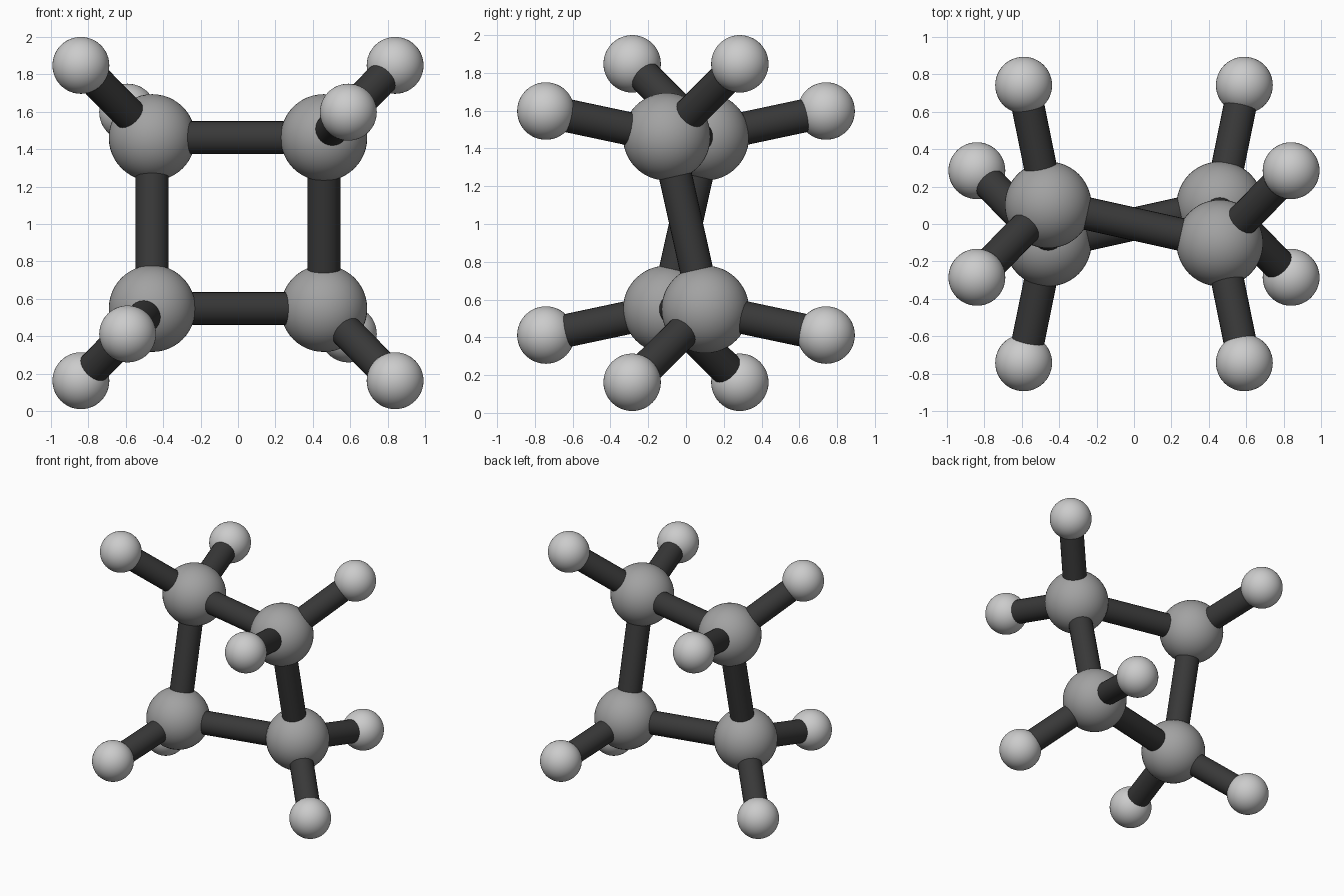
import bpy, math
from mathutils import Vector

if "Cube" in bpy.data.objects:
    bpy.data.objects.remove(bpy.data.objects["Cube"])


def make_mat(name, v):
    m = bpy.data.materials.new(name)
    m.diffuse_color = (v, v, v, 1)
    m.use_nodes = True
    m.node_tree.nodes["Principled BSDF"].inputs["Base Color"].default_value = m.diffuse_color
    return m


mid_grey = make_mat("mid_grey", 0.36)
light_grey = make_mat("light_grey", 0.75)
dark_grey = make_mat("dark_grey", 0.04)


def finish(name, mat):
    ob = bpy.context.object
    ob.name = name
    ob.data.materials.append(mat)
    bpy.ops.object.shade_smooth_by_angle(angle=math.radians(40))


def ball(name, p, r, mat):
    bpy.ops.mesh.primitive_uv_sphere_add(segments=48, ring_count=24, radius=r, location=p)
    finish(name, mat)


def bond(name, a, b, r=0.088):
    d = b - a
    bpy.ops.mesh.primitive_cylinder_add(vertices=24, radius=r, depth=d.length,
                                        location=(a + b) / 2,
                                        rotation=d.to_track_quat('Z', 'Y').to_euler())
    finish(name, dark_grey)


# Four corners of the puckered ring: opposite corners share the same y sign
corners = [("top_left", -1, 1), ("top_right", 1, 1),
           ("bottom_right", 1, -1), ("bottom_left", -1, -1)]
ring = []
for name, sx, sz in corners:
    sy = -sx * sz
    c = Vector((0.459 * sx, 0.102 * sy, 1.005 + 0.457 * sz))
    ring.append(c)
    ball(name + "_large_ball", c, 0.232, mid_grey)
    # Two small outer balls per corner, each on its own rod
    outer = {"side": Vector((0.59 * sx, 0.742 * sy, 1.005 + 0.593 * sz)),
             "tip": Vector((0.84 * sx, -0.285 * sy, 1.005 + 0.843 * sz))}
    for kind, h in outer.items():
        ball(f"{name}_{kind}_small_ball", h, 0.152, light_grey)
        bond(f"{name}_{kind}_rod", c, h)

# Rods joining the ring
for i, side in enumerate(("top", "right", "bottom", "left")):
    bond(side + "_ring_rod", ring[i], ring[(i + 1) % 4])
